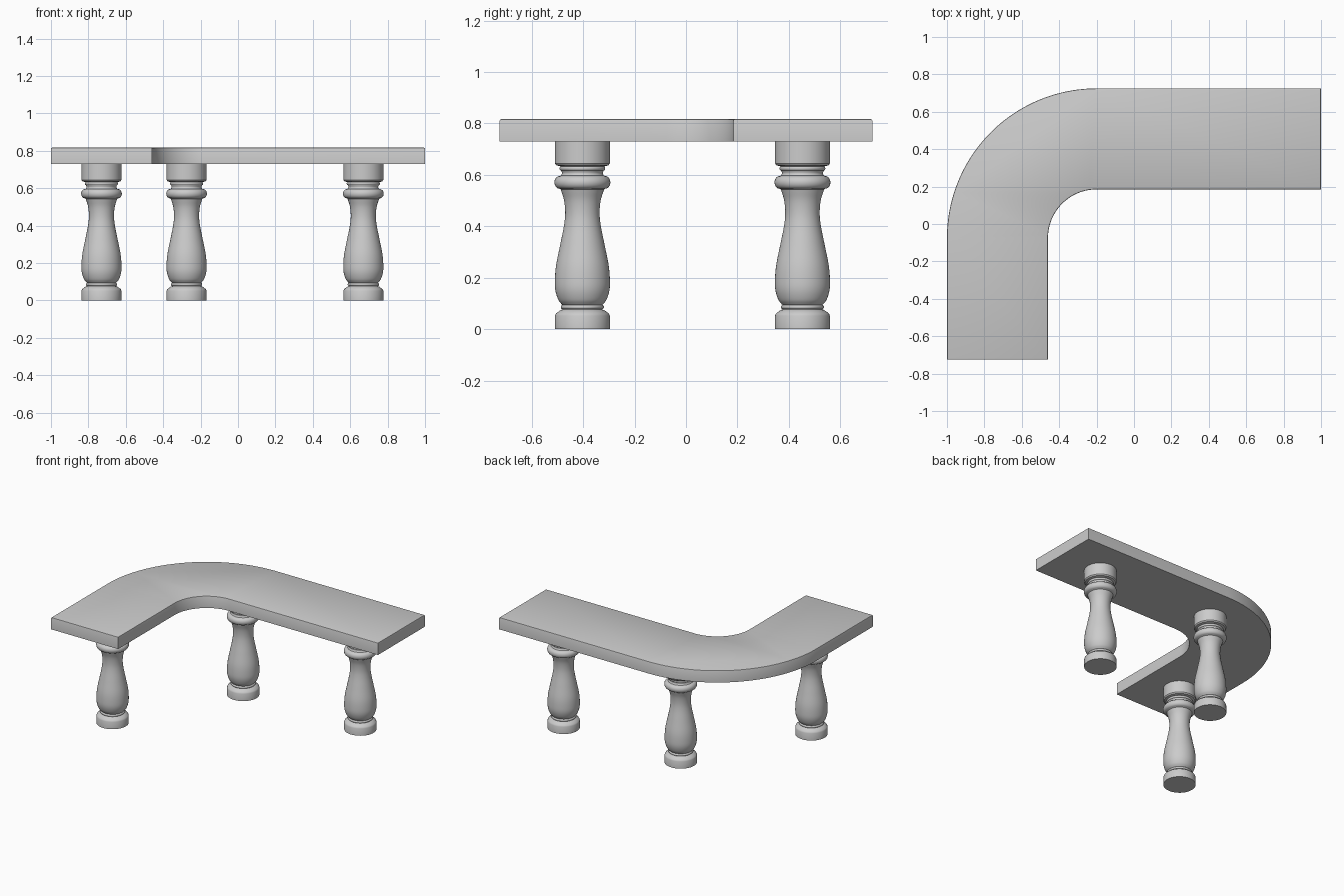
import bpy, bmesh, math
from mathutils import Vector

if "Cube" in bpy.data.objects:
    bpy.data.objects.remove(bpy.data.objects["Cube"])


def finish(bm, name, angle):
    bmesh.ops.recalc_face_normals(bm, faces=bm.faces)
    mesh = bpy.data.meshes.new(name)
    bm.to_mesh(mesh)
    bm.free()
    obj = bpy.data.objects.new(name, mesh)
    bpy.context.collection.objects.link(obj)
    bpy.ops.object.select_all(action='DESELECT')
    obj.select_set(True)
    bpy.context.view_layer.objects.active = obj
    bpy.ops.object.shade_smooth_by_angle(angle=math.radians(angle))
    return obj


def smooth_path(pts, steps=5):
    # Catmull-Rom curve through the points
    p = [Vector(q) for q in pts]
    p = [2 * p[0] - p[1]] + p + [2 * p[-1] - p[-2]]
    out = []
    for a, b, c, d in zip(p, p[1:], p[2:], p[3:]):
        for i in range(steps):
            t = i / steps
            out.append(0.5 * (2 * b + (c - a) * t + (2 * a - 5 * b + 4 * c - d) * t**2
                              + (3 * b - a - 3 * c + d) * t**3))
    return [tuple(v) for v in out] + [tuple(p[-2])]


def half_round(r, z, w, h, n=8):
    # rounded bead: base radius r, centre z, bulge w, half height h
    return [(r + w * math.cos(a), z + h * math.sin(a))
            for a in (-math.pi / 2 + math.pi * i / n for i in range(n + 1))]


# Curved L-shaped top
def arc(radius, n=40):
    return [(-0.2 - radius * math.cos(a), -0.075 + radius * math.sin(a))
            for a in (math.pi / 2 * i / n for i in range(n + 1))]


outline = ([(-1, -0.725)] + arc(0.8) + [(1, 0.725), (1, 0.185)]
           + arc(0.26)[::-1] + [(-0.46, -0.725)])
bm = bmesh.new()
base = bm.faces.new([bm.verts.new((x, y, 0.73)) for x, y in outline])
ext = bmesh.ops.extrude_face_region(bm, geom=[base], use_keep_orig=True)
bmesh.ops.translate(bm, vec=(0, 0, 0.087),
                    verts=[v for v in ext['geom'] if isinstance(v, bmesh.types.BMVert)])
# small chamfer on the upper rim
rim = [e for e in bm.edges if all(v.co.z > 0.8 for v in e.verts)]
bmesh.ops.bevel(bm, geom=rim, offset=0.006, segments=2, profile=0.5, affect='EDGES')
finish(bm, "curved_top", 30)

# Turned leg: foot, lower bead, vase body, collar beads, head block
profile = ([(0, 0), (0.107, 0), (0.107, 0.052), (0.103, 0.061), (0.085, 0.074), (0.077, 0.077)]
           + half_round(0.077, 0.086, 0.007, 0.008)
           + smooth_path([(0.08, 0.096), (0.094, 0.115), (0.105, 0.15), (0.107, 0.19),
                          (0.102, 0.25), (0.086, 0.33), (0.072, 0.4), (0.067, 0.45),
                          (0.071, 0.5), (0.084, 0.543)])
           + half_round(0.088, 0.571, 0.021, 0.025)
           + smooth_path([(0.084, 0.597), (0.08, 0.604), (0.08, 0.61), (0.083, 0.616)], 2)
           + half_round(0.083, 0.625, 0.006, 0.008)
           + [(0.09, 0.634), (0.101, 0.637), (0.107, 0.645), (0.107, 0.73), (0, 0.73)])
bm = bmesh.new()
verts = [bm.verts.new((r, 0, z)) for r, z in profile]
edges = [bm.edges.new(pair) for pair in zip(verts, verts[1:])]
bmesh.ops.spin(bm, geom=verts + edges, cent=(0, 0, 0), axis=(0, 0, 1),
               angle=2 * math.pi, steps=48)
bmesh.ops.remove_doubles(bm, verts=bm.verts, dist=0.0004)
leg = finish(bm, "front_leg", 35)
leg.location = (-0.73, -0.403, 0)
for name, x, y in (("corner_leg", -0.275, 0.453), ("right_leg", 0.67, 0.453)):
    copy = leg.copy()
    copy.name = name
    copy.location = (x, y, 0)
    bpy.context.collection.objects.link(copy)
